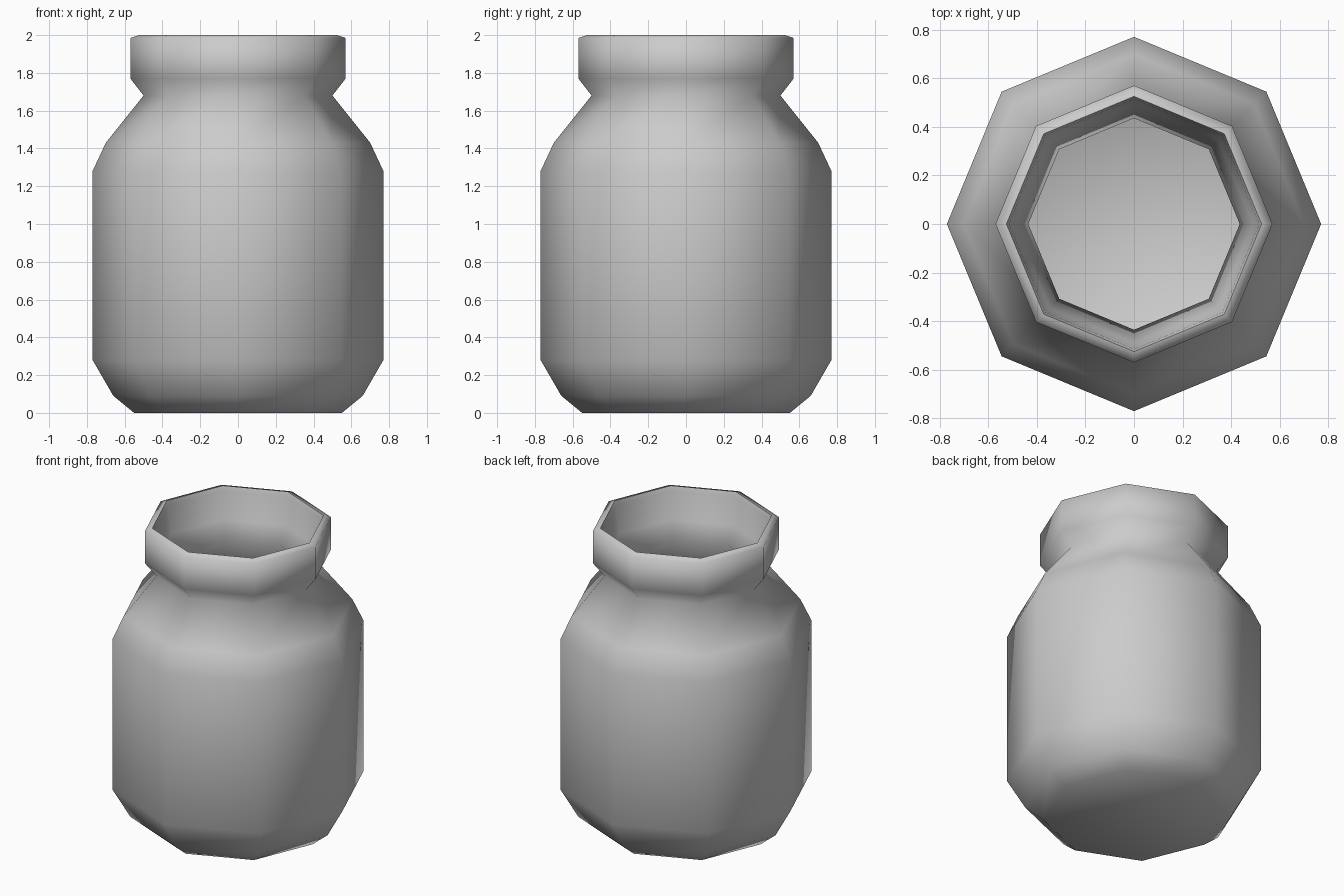
import bpy, bmesh, math

if "Cube" in bpy.data.objects:
    bpy.data.objects.remove(bpy.data.objects["Cube"])

SIDES = 8

# Closed lathe profile (radius, height): outside going up, over the rim, inside going down
profile = [
    (0.55, 0.00), (0.66, 0.09), (0.77, 0.28), (0.77, 1.28), (0.70, 1.43),
    (0.50, 1.68), (0.57, 1.77), (0.57, 1.985), (0.525, 2.00),
    (0.47, 1.95), (0.47, 1.79), (0.435, 1.68), (0.64, 1.41), (0.71, 1.26),
    (0.71, 0.30), (0.61, 0.13), (0.52, 0.06),
]
# Keep the mouth wall thin: it tapers from the rim to the neck
profile[9:11] = [(0.515, 1.97), (0.49, 1.79)]


def lathe(name, points, sides):
    bm = bmesh.new()
    rings = []
    for r, z in points:
        rings.append([bm.verts.new((r * math.cos(2 * math.pi * i / sides),
                                    r * math.sin(2 * math.pi * i / sides), z))
                      for i in range(sides)])
    for a, b in zip(rings, rings[1:]):
        for i in range(sides):
            j = (i + 1) % sides
            bm.faces.new((a[i], a[j], b[j], b[i]))
    # Underside and inner floor
    bm.faces.new(rings[0][::-1])
    bm.faces.new(rings[-1])
    bmesh.ops.recalc_face_normals(bm, faces=bm.faces)
    mesh = bpy.data.meshes.new(name)
    bm.to_mesh(mesh)
    bm.free()
    obj = bpy.data.objects.new(name, mesh)
    bpy.context.collection.objects.link(obj)
    return obj


# Open eight-sided jar with thick walls
jar = lathe("jar", profile, SIDES)
bpy.context.view_layer.objects.active = jar
jar.select_set(True)
bpy.ops.object.shade_smooth_by_angle(angle=math.radians(80))
